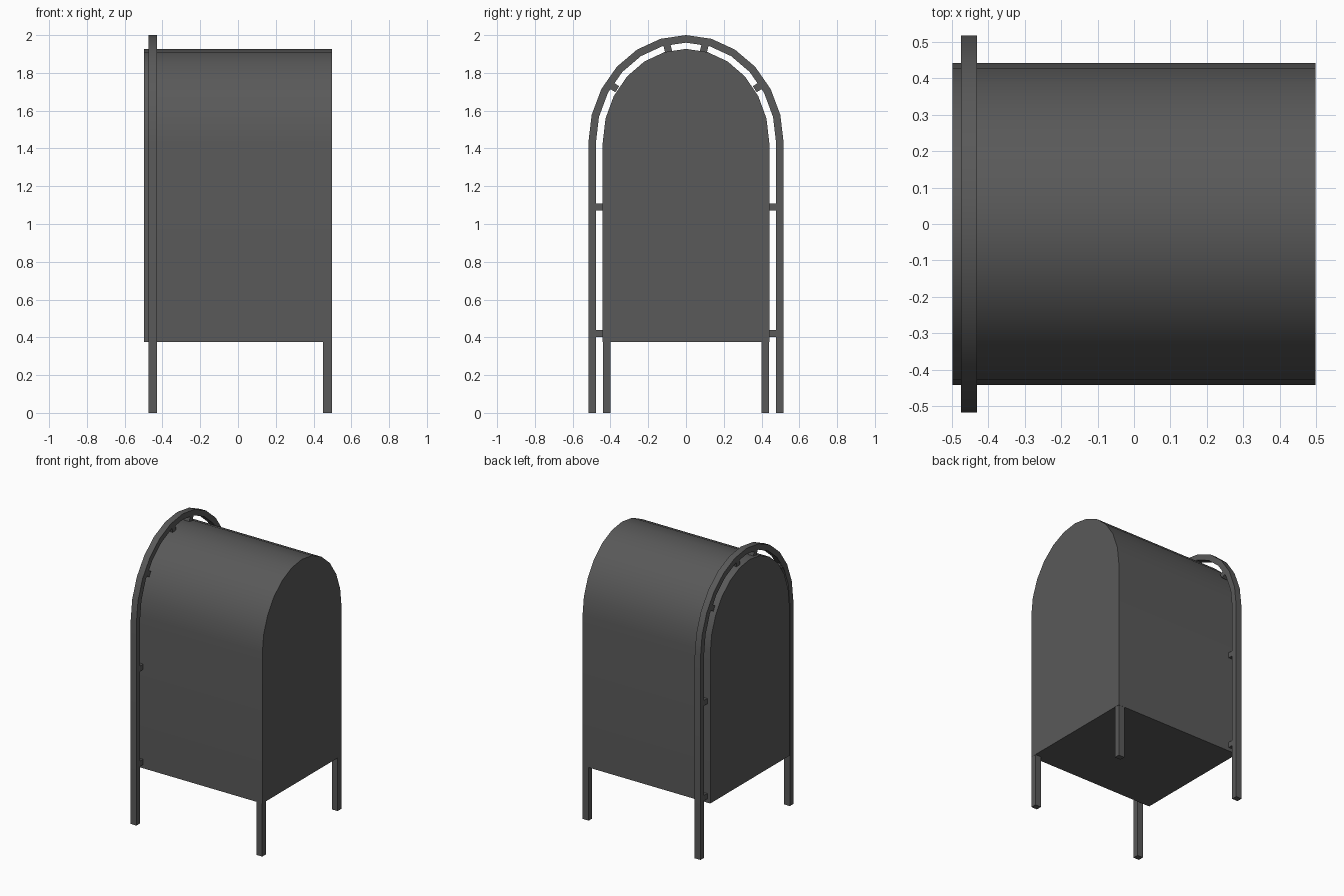
import bpy, bmesh
from math import sin, cos, pi, atan2
from mathutils import Matrix, Vector

cube = bpy.data.objects.get("Cube")
if cube:
    bpy.data.objects.remove(cube)

paint = bpy.data.materials.new("dark_grey_paint")
paint.use_nodes = True
GREY = (0.1, 0.1, 0.1, 1)
paint.diffuse_color = GREY
paint.node_tree.nodes["Principled BSDF"].inputs["Base Color"].default_value = GREY

SPRING = 1.43           # height where the straight sides become the arch
HOOP_X = (-0.475, -0.43)


def finish(name, bm, smooth=False):
    bmesh.ops.recalc_face_normals(bm, faces=bm.faces)
    mesh = bpy.data.meshes.new(name)
    bm.to_mesh(mesh)
    bm.free()
    mesh.materials.append(paint)
    obj = bpy.data.objects.new(name, mesh)
    bpy.context.collection.objects.link(obj)
    if smooth:
        bpy.ops.object.select_all(action='DESELECT')
        obj.select_set(True)
        bpy.context.view_layer.objects.active = obj
        bpy.ops.object.shade_smooth_by_angle(angle=pi / 6)
    return obj


def arch(half_width, top, bottom, steps=12):
    """Outline in (y, z): up one side, over the arch and down the other."""
    pts = [(half_width, bottom)]
    for i in range(steps + 1):
        a = pi * i / steps
        pts.append((half_width * cos(a), SPRING + (top - SPRING) * sin(a)))
    return pts + [(-half_width, bottom)]


def extruded(name, outline, x0, x1, smooth=True):
    bm = bmesh.new()
    face = bm.faces.new([bm.verts.new((x0, y, z)) for y, z in outline])
    ext = bmesh.ops.extrude_face_region(bm, geom=[face])
    moved = [v for v in ext["geom"] if isinstance(v, bmesh.types.BMVert)]
    bmesh.ops.translate(bm, verts=moved, vec=(x1 - x0, 0, 0))
    finish(name, bm, smooth)


def box(name, centre, size, tilt=0):
    bm = bmesh.new()
    bmesh.ops.create_cube(bm, size=1, matrix=Matrix.Translation(centre)
                          @ Matrix.Rotation(tilt, 4, 'X') @ Matrix.Diagonal((*size, 1)))
    finish(name, bm)


# Round-topped body
extruded("body", arch(0.441, 1.927, 0.375), -0.498, 0.498)

# Square-section hoop that also forms two of the legs
extruded("hoop", arch(0.517, 2.0, 0) + arch(0.477, 1.96, 0)[::-1], *HOOP_X)

# Short legs and hoop brackets, mirrored across y
hoop_mid = sum(HOOP_X) / 2
for side, label in ((1, "back"), (-1, "front")):
    box(label + "_leg", (0.474, side * 0.42, 0.19), (0.046, 0.04, 0.38))
    for i, z in enumerate((0.42, 1.09)):
        box(f"{label}_side_bracket_{i + 1}", (hoop_mid, side * 0.46, z), (0.044, 0.05, 0.038))
    for i, (y, z) in enumerate(((0.385, 1.727), (0.097, 1.932))):
        # Each arch bracket points along the outward normal of the arch
        normal = Vector((y / 0.479 ** 2, (z - SPRING) / 0.53 ** 2))
        box(f"{label}_arch_bracket_{i + 1}", (hoop_mid, side * y, z),
            (0.044, 0.05, 0.038), atan2(normal.y, side * normal.x))
